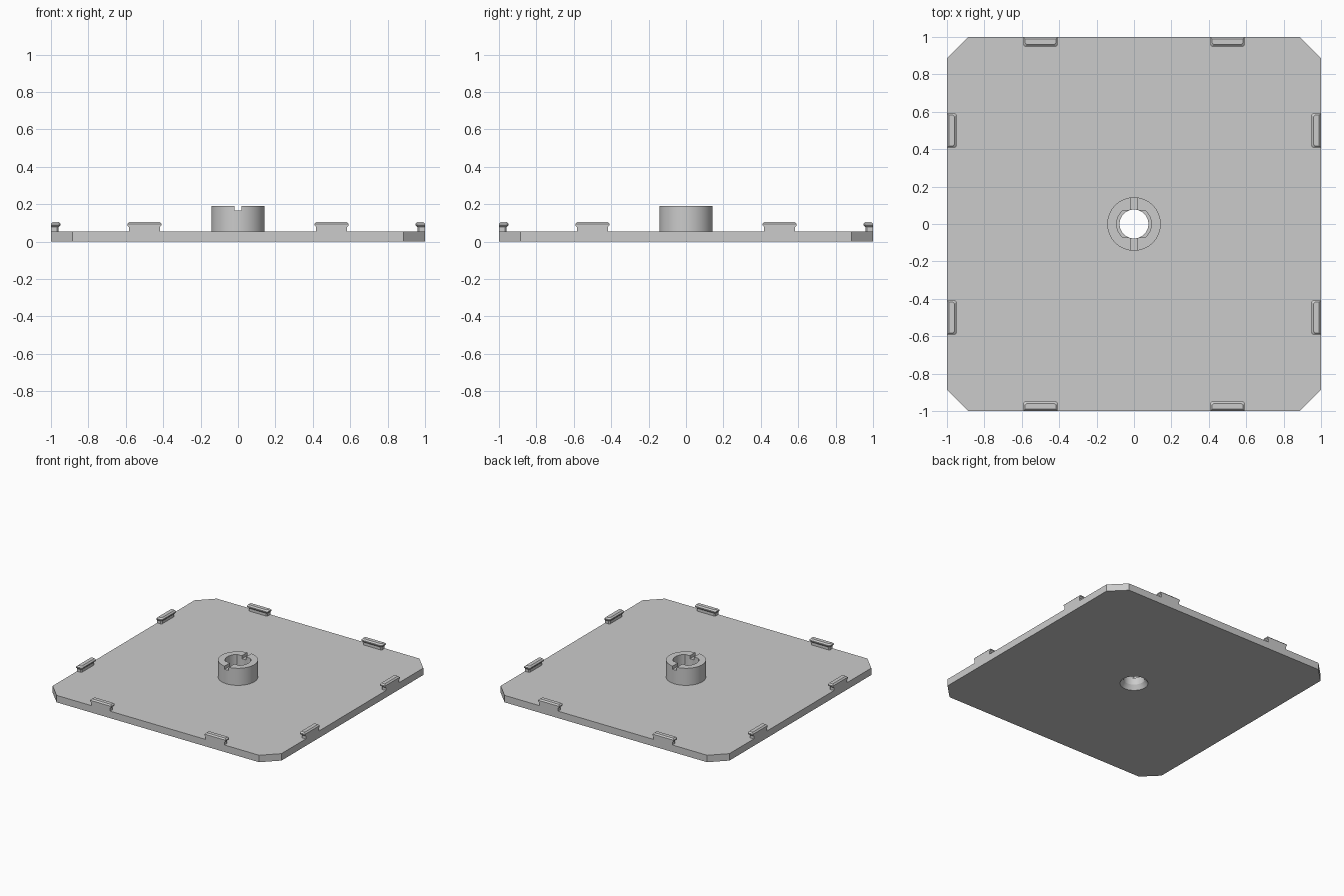
import bpy, bmesh
from math import radians, sin, cos, sqrt, pi

if "Cube" in bpy.data.objects:
    bpy.data.objects.remove(bpy.data.objects["Cube"], do_unlink=True)

grey = bpy.data.materials.new("plain grey")
grey.use_nodes = True
COLOUR = (0.6, 0.6, 0.6, 1)
grey.diffuse_color = COLOUR
grey.node_tree.nodes["Principled BSDF"].inputs["Base Color"].default_value = COLOUR

PLATE_TOP, BOSS_TOP = 0.055, 0.19


def loft(name, rings, hidden=False):
    """Closed solid through a stack of equal-length rings of points."""
    bm = bmesh.new()
    loops = [[bm.verts.new(p) for p in ring] for ring in rings]
    n = len(loops[0])
    for a, b in zip(loops, loops[1:]):
        for i in range(n):
            j = (i + 1) % n
            bm.faces.new((a[i], a[j], b[j], b[i]))
    bm.faces.new(loops[0][::-1])
    bm.faces.new(loops[-1])
    bmesh.ops.recalc_face_normals(bm, faces=bm.faces)
    mesh = bpy.data.meshes.new(name)
    bm.to_mesh(mesh)
    bm.free()
    mesh.materials.append(grey)
    obj = bpy.data.objects.new(name, mesh)
    bpy.context.collection.objects.link(obj)
    obj.hide_render = hidden
    obj.hide_viewport = hidden
    return obj


def circle(r, z, flat=1.0, n=64):
    """Circle whose y is limited to +-flat, giving two flats."""
    angles = [2 * pi * i / n for i in range(n)]
    pts = []
    for a in angles:
        y = r * sin(a)
        if abs(y) > flat:
            half = sqrt(r * r - flat * flat)
            pts.append((half * cos(a) / sqrt(1 - (flat / r) ** 2), max(-flat, min(flat, y)), z))
        else:
            pts.append((r * cos(a), y, z))
    return pts


def box(hx, hy, z):
    return [(-hx, -hy, z), (hx, -hy, z), (hx, hy, z), (-hx, hy, z)]


def cut(obj, cutter):
    mod = obj.modifiers.new(cutter.name, "BOOLEAN")
    mod.operation = "DIFFERENCE"
    mod.solver = "EXACT"
    mod.object = cutter


# Cutters: countersink and through hole, socket with two flats, slot
hole = loft("hole_cutter", [circle(0.107, -0.01), circle(0.077, 0.035), circle(0.077, 0.3)], True)
socket = loft("socket_cutter", [circle(0.093, 0.09, 0.072), circle(0.093, 0.3, 0.072)], True)
slot = loft("slot_cutter", [box(0.018, 0.3, 0.165), box(0.018, 0.3, 0.3)], True)

# Square plate with clipped corners
c = 0.885
outline = [(-c, -1), (c, -1), (1, -c), (1, c), (c, 1), (-c, 1), (-1, c), (-1, -c)]
plate = loft("base_plate", [[(x, y, z) for x, y in outline] for z in (0, PLATE_TOP)])
cut(plate, hole)

# Central collar
collar = loft("center_collar", [circle(0.143, PLATE_TOP), circle(0.143, BOSS_TOP)])
for cutter in (hole, socket, slot):
    cut(collar, cutter)

# Edge tabs: narrow stem under a bevelled cap, flush with the plate edge
TAB_PROFILE = [(0.01, PLATE_TOP), (0.01, 0.077), (0, 0.087), (0, 0.095), (0.01, 0.105)]


def tab_ring(inset, z, x):
    outer = -1 + (inset if z > 0.1 else 0)
    left, right, inner = x - 0.092 + inset, x + 0.092 - inset, -0.95 - inset
    k = 0.008
    return [(left, outer, z), (right, outer, z), (right, inner - k, z),
            (right - k, inner, z), (left + k, inner, z), (left, inner - k, z)]


for side, turn in (("front", 0), ("left", 90), ("back", 180), ("right", 270)):
    for number, x in enumerate((-0.5, 0.5), 1):
        tab = loft(f"{side}_tab_{number}", [tab_ring(i, z, x) for i, z in TAB_PROFILE])
        tab.rotation_euler.z = radians(turn)

# Smooth the round walls while keeping edges sharp
for obj in (plate, collar):
    bpy.ops.object.select_all(action="DESELECT")
    obj.select_set(True)
    bpy.context.view_layer.objects.active = obj
    for mod in list(obj.modifiers):
        bpy.ops.object.modifier_apply(modifier=mod.name)
    bpy.ops.object.shade_smooth_by_angle(angle=radians(30))
